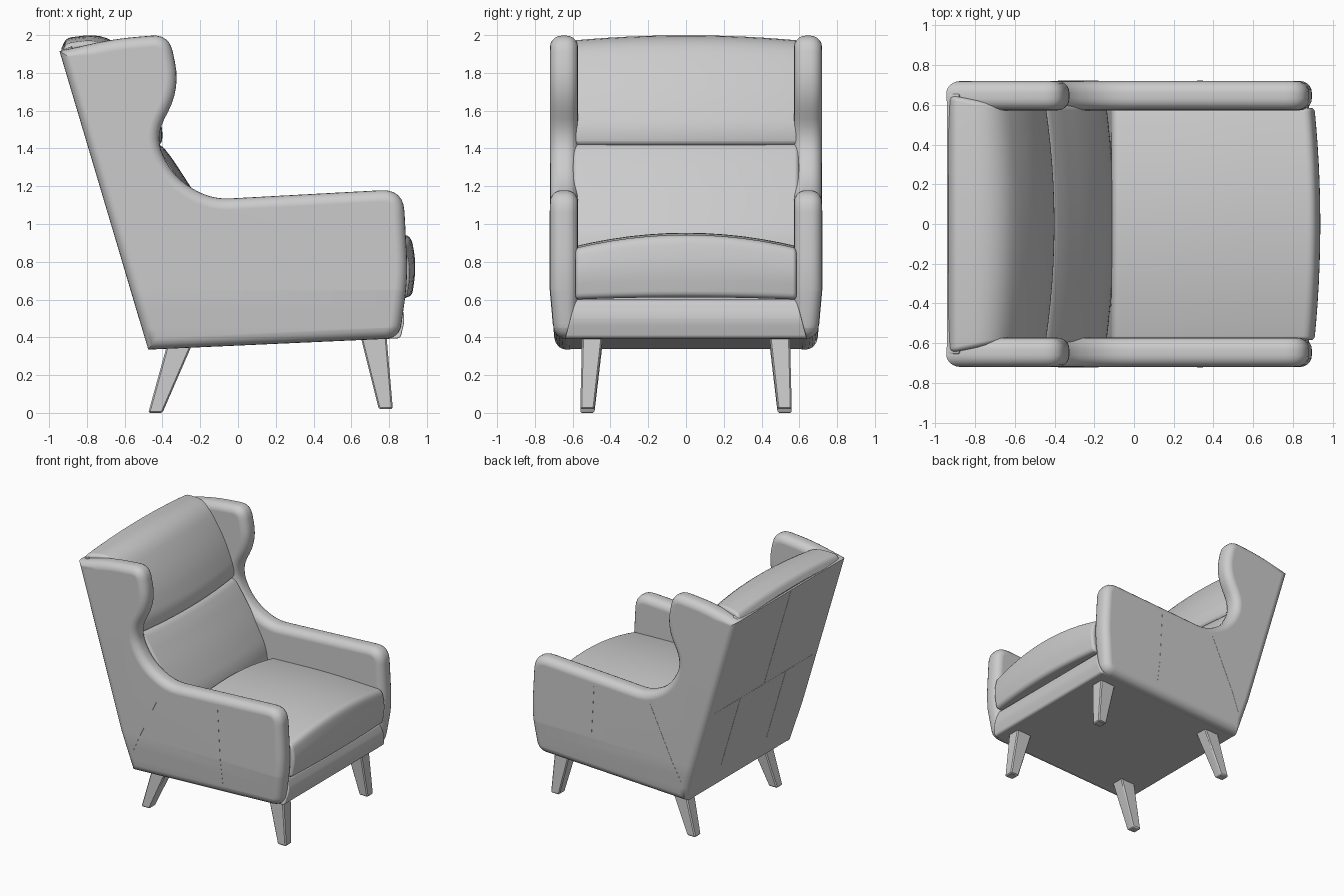
import bpy, bmesh, math
from mathutils import Vector

if "Cube" in bpy.data.objects:
    bpy.data.objects.remove(bpy.data.objects["Cube"])


def fillet(points, steps=6):
    """Round each (x, z, tangent length) corner of a closed outline."""
    out, n = [], len(points)
    for i, (x, z, t) in enumerate(points):
        p = Vector((x, z))
        if t == 0:
            out.append(p)
            continue
        a = p + (Vector(points[i - 1][:2]) - p).normalized() * t
        b = p + (Vector(points[(i + 1) % n][:2]) - p).normalized() * t
        for k in range(steps + 1):
            u = k / steps
            out.append(a * (1 - u) ** 2 + p * 2 * u * (1 - u) + b * u * u)
    return out


def inward(pts):
    """Mitred inward direction at each outline point."""
    n = len(pts)
    area = sum(pts[i - 1].x * pts[i].y - pts[i].x * pts[i - 1].y for i in range(n))
    s = 1 if area > 0 else -1
    out = []
    for i in range(n):
        d0 = (pts[i] - pts[i - 1]).normalized()
        d1 = (pts[(i + 1) % n] - pts[i]).normalized()
        n0, n1 = Vector((-d0.y, d0.x)) * s, Vector((-d1.y, d1.x)) * s
        m = (n0 + n1).normalized()
        out.append(m / max(0.4, m.dot(n0)))
    return out


def finish(name, bm, mirror=False):
    bmesh.ops.recalc_face_normals(bm, faces=bm.faces)
    me = bpy.data.meshes.new(name)
    bm.to_mesh(me)
    bm.free()
    ob = bpy.data.objects.new(name, me)
    bpy.context.collection.objects.link(ob)
    bpy.ops.object.select_all(action='DESELECT')
    ob.select_set(True)
    bpy.context.view_layer.objects.active = ob
    bpy.ops.object.shade_smooth_by_angle(angle=0.6)
    if mirror:
        m = ob.modifiers.new("Mirror", 'MIRROR')
        m.use_axis = (False, True, False)
        m.use_mirror_merge = False
    w = ob.modifiers.new("Weighted Normal", 'WEIGHTED_NORMAL')
    w.keep_sharp = True


def slab(name, outline, y0, y1, r=0.0, cuts=(), deform=None, mirror=False):
    """Extrude an xz outline along y with rims of radius r, slice it, then deform it."""
    bm = bmesh.new()
    pts = fillet(outline)
    dirs = inward(pts)
    n, seg = len(pts), 5
    if r:
        arc = [(r * (1 - math.sin(k / seg * math.pi / 2)), r * (1 - math.cos(k / seg * math.pi / 2)))
               for k in range(seg + 1)]
        stations = [(d, y0 + h) for d, h in arc[::-1] for d, h in [(h, d)]]
        stations = [(d, y0 + h) for d, h in arc[::-1]]
        stations = [(r - math.sqrt(max(0, r * r - (r - h) ** 2)), y) for y, h in
                    [(y0 + r * (1 - math.cos(k / seg * math.pi / 2)),
                      r * (1 - math.cos(k / seg * math.pi / 2))) for k in range(seg + 1)]]
        stations += [(d, y0 + y1 - y) for d, y in stations[::-1]]
    else:
        stations = [(0, y0), (0, y1)]
    rings = [[bm.verts.new((p.x + m.x * d, y, p.y + m.y * d)) for p, m in zip(pts, dirs)]
             for d, y in stations]
    bm.faces.new(rings[0])
    bm.faces.new(rings[-1][::-1])
    for a, b in zip(rings, rings[1:]):
        for i in range(n):
            j = (i + 1) % n
            bm.faces.new((a[i], b[i], b[j], a[j]))
    for axis, value in cuts:
        no = Vector((0, 0, 0))
        no[axis] = 1
        bmesh.ops.bisect_plane(bm, geom=bm.verts[:] + bm.edges[:] + bm.faces[:],
                               plane_co=no * value, plane_no=no)
    if deform:
        for v in bm.verts:
            deform(v.co)
    finish(name, bm, mirror)


def leg(name, top, bottom):
    """Tapered splayed leg from (x0, x1, y0, y1, z) top and bottom rectangles."""
    bm = bmesh.new()
    lo, hi = [[bm.verts.new(c) for c in ((x0, y0, z), (x1, y0, z), (x1, y1, z), (x0, y1, z))]
              for x0, x1, y0, y1, z in (bottom, top)]
    bm.faces.new(lo)
    bm.faces.new(hi)
    for i in range(4):
        j = (i + 1) % 4
        bm.faces.new((lo[i], lo[j], hi[j], hi[i]))
    bmesh.ops.recalc_face_normals(bm, faces=bm.faces)
    bmesh.ops.bevel(bm, geom=bm.edges[:], offset=0.008, segments=1, affect='EDGES')
    finish(name, bm, mirror=True)


def strip(p, q, w=0.004):
    """Thin four-sided outline along a line, for seams."""
    p, q = Vector(p), Vector(q)
    d = (q - p).normalized()
    s = Vector((-d.y, d.x)) * w / 2
    return [(c.x, c.y, 0) for c in (p - s, q - s, q + s, p + s)]


def crown(y, w):
    return max(0.0, 1 - (y / w) ** 2)


def ramp(v, lo, hi):
    return min(1.0, max(0.0, (v - lo) / (hi - lo)))


across = [(1, -0.5 + 0.1 * i) for i in range(11)]


# Wing and arm panels, tucked in towards the bottom
def tuck(co):
    co.y -= 0.09 * max(0, 0.65 - co.z) * ramp(co.y, 0.6, 0.66)


panel = [(-0.475, 0.335, 0), (-0.945, 1.915, 0), (-0.66, 1.98, 0.12), (-0.365, 2.005, 0.095),
         (-0.305, 1.72, 0.14), (-0.445, 1.45, 0.12), (-0.33, 1.24, 0.10), (-0.14, 1.13, 0.10),
         (0.875, 1.185, 0.12), (0.90, 0.72, 0.12), (0.855, 0.395, 0.08)]
slab("wing_and_arm_panel", panel, 0.572, 0.72, 0.06,
     [(2, 0.45), (2, 0.55), (2, 0.65)], tuck, True)

# Side seams
slab("wing_seam", strip((-0.18, 1.07), (-0.45, 0.5)), 0.70, 0.7215, 0, [(2, 0.65)], tuck, True)
slab("arm_seam", strip((0.32, 1.07), (0.355, 0.46)), 0.70, 0.7215, 0, [(2, 0.65)], tuck, True)

# Flat back shell
slab("back_shell", [(-0.475, 0.337, 0), (-0.942, 1.915, 0), (-0.88, 1.94, 0), (-0.36, 0.345, 0)],
     -0.655, 0.655, 0.01)


# Back seams lie just proud of the sloped shell
def back_seam(name, y0, y1, z0, z1):
    a, b = [-0.4765 - 0.467 * (z - 0.337) / 1.578 for z in (z0, z1)]
    slab(name, [(a, z0, 0), (b, z1, 0), (b + 0.01, z1, 0), (a + 0.01, z0, 0)], y0, y1)


back_seam("back_seam_cross", -0.65, 0.65, 1.088, 1.092)
back_seam("back_seam_upper", -0.002, 0.002, 1.09, 1.9)
for y in (-0.28, 0.3):
    back_seam("back_seam_lower", y - 0.002, y + 0.002, 0.5, 1.09)


# Head cushion, widening over the wings at the back
def head_shape(co):
    c = crown(co.y, 0.6)
    co.y *= 1 + 0.08 * ramp(-co.x, 0.68, 0.92)
    co.x += 0.045 * c * ramp(co.x, -0.9, -0.5)
    co.z += 0.03 * c * ramp(co.z, 1.6, 1.9)


slab("head_cushion", [(-0.935, 1.90, 0), (-0.91, 1.955, 0.03), (-0.70, 1.985, 0.13),
                      (-0.52, 1.72, 0.14), (-0.44, 1.50, 0.06), (-0.45, 1.415, 0.035),
                      (-0.76, 1.40, 0)], -0.60, 0.60, 0.025, across, head_shape)


# Lower back cushion
def lumbar_shape(co):
    co.x += 0.04 * crown(co.y, 0.6)


slab("lower_back_cushion", [(-0.74, 1.42, 0), (-0.45, 1.425, 0.04), (-0.39, 1.35, 0.05),
                            (-0.26, 1.15, 0.1), (-0.14, 0.92, 0.1), (-0.14, 0.60, 0),
                            (-0.48, 0.55, 0)], -0.60, 0.60, 0.025, across, lumbar_shape)


# Seat cushion, crowned on top and at the front
def seat_shape(co):
    c = crown(co.y, 0.59)
    co.x += 0.03 * c * ramp(co.x, 0.3, 0.88)
    co.z += 0.06 * c * ramp(co.z, 0.65, 0.87) + 0.012 * c


slab("seat_cushion", [(-0.14, 0.60, 0), (-0.11, 0.865, 0.04), (0.4, 0.885, 0.2),
                      (0.885, 0.87, 0.04), (0.915, 0.75, 0.07), (0.89, 0.60, 0.035)],
     -0.585, 0.585, 0.02, across, seat_shape)


# Base with a front rail that flares downwards
def flare(co):
    co.y *= 1 + 0.09 * ramp(-co.z, -0.58, -0.38)


slab("base_rail", [(-0.47, 0.337, 0), (-0.46, 0.60, 0), (0.855, 0.60, 0.03),
                   (0.885, 0.50, 0.04), (0.86, 0.395, 0.02)],
     -0.59, 0.59, 0.008, [(2, 0.45), (2, 0.5)], flare)

# Legs
leg("front_leg", (0.645, 0.785, 0.44, 0.55, 0.42), (0.745, 0.82, 0.485, 0.56, 0.02))
leg("back_leg", (-0.37, -0.235, 0.44, 0.55, 0.38), (-0.475, -0.40, 0.485, 0.56, 0.0))
